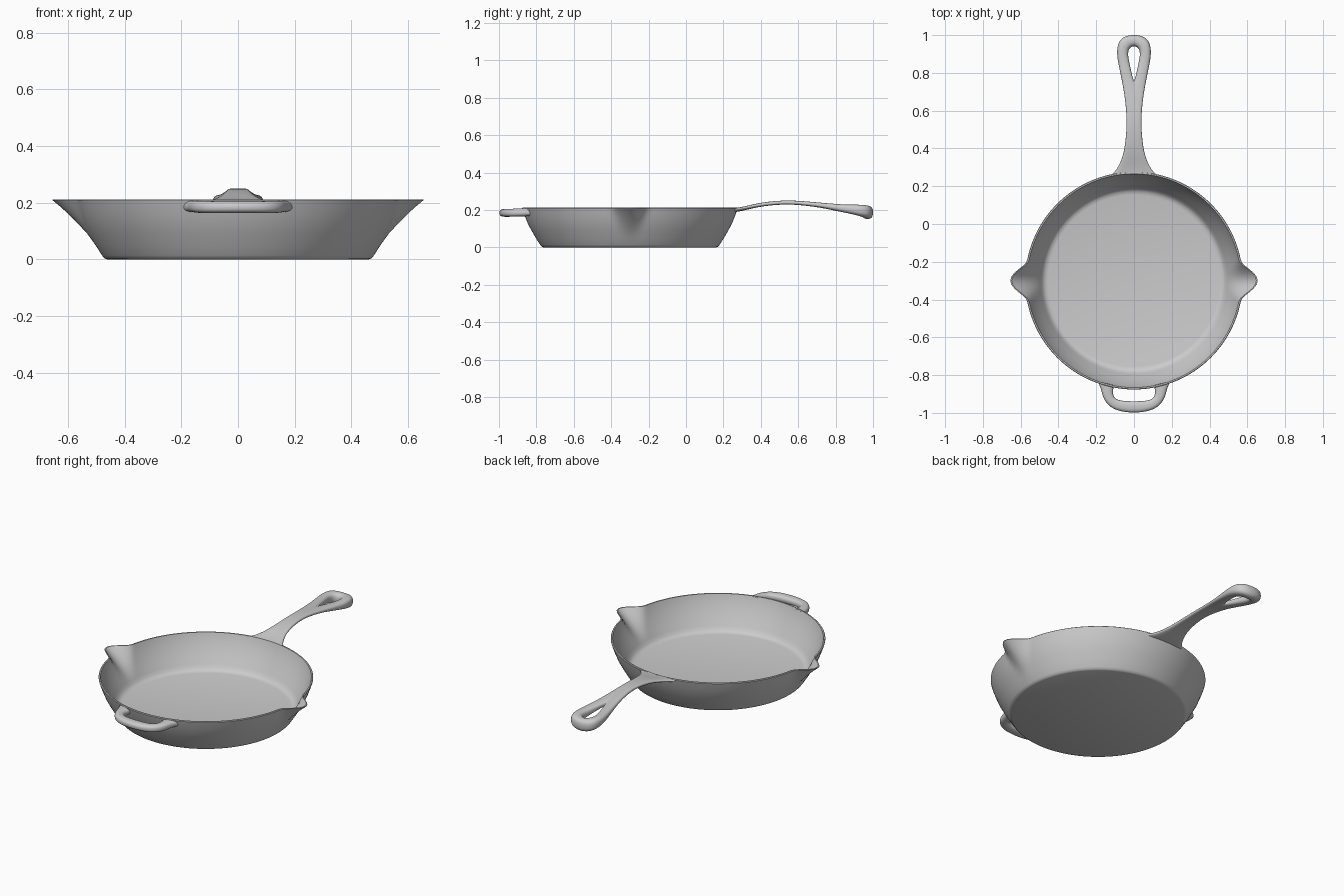
import bpy, bmesh, math

PAN_Y = -0.30


def finish(name, bm, angle):
    bmesh.ops.recalc_face_normals(bm, faces=bm.faces)
    me = bpy.data.meshes.new(name)
    bm.to_mesh(me)
    bm.free()
    ob = bpy.data.objects.new(name, me)
    bpy.context.collection.objects.link(ob)
    bpy.ops.object.select_all(action='DESELECT')
    ob.select_set(True)
    bpy.context.view_layer.objects.active = ob
    bpy.ops.object.shade_smooth_by_angle(angle=math.radians(angle))
    return ob


def spout(r, z, a):
    """Outward bulge of the wall for the two pouring lips."""
    q = max(0.0, (z - 0.05) / 0.16)
    off = math.asin(abs(math.sin(a))) * r
    s = off / (0.112 * (0.4 + 0.6 * q))
    return 0.08 * q ** 1.9 * math.cos(s * math.pi / 2) ** 2 if s < 1 else 0.0


def make_pan(seg=192):
    # profile: outside from base to rim, then inside down to the floor
    prof = [(0.462, 0.0), (0.472, 0.004), (0.48, 0.014), (0.503, 0.05), (0.526, 0.09),
            (0.545, 0.125), (0.559, 0.16), (0.570, 0.19), (0.576, 0.209), (0.573, 0.212),
            (0.566, 0.212), (0.560, 0.19), (0.548, 0.16), (0.533, 0.125), (0.514, 0.09),
            (0.495, 0.055), (0.484, 0.036), (0.472, 0.026), (0.455, 0.022)]
    bm = bmesh.new()
    rings = []
    for r, z in prof:
        ring = []
        for i in range(seg):
            a = 2 * math.pi * i / seg
            rr = r + spout(r, z, a)
            ring.append(bm.verts.new((rr * math.cos(a), PAN_Y + rr * math.sin(a), z)))
        rings.append(ring)
    for a, b in zip(rings, rings[1:]):
        for i in range(seg):
            j = (i + 1) % seg
            bm.faces.new((a[i], a[j], b[j], b[i]))
    bm.faces.new(rings[0])      # underside
    bm.faces.new(rings[-1])     # cooking floor
    return finish("pan_body", bm, 40)


def make_handle(name, stations, n=12):
    """Mirrored half loft: each station is (inner xy, outer xy, z low, z high, flatness)."""
    bm = bmesh.new()
    loops = []
    for (xi, yi), (xo, yo), lo, hi, k in stations:
        loop = []
        for i in range(n):
            a = -math.pi + 2 * math.pi * (i + 0.5) / n
            c, s = math.cos(a), math.sin(a)
            u = 0.5 + 0.52 * math.copysign(abs(c) ** 0.8, c)
            v = math.copysign(abs(s) ** 0.75, s)
            if k > 0:
                # solid shaft: keep the centre line full height
                if i in (0, n - 1):
                    u = 0.0
                if u < 0.5:
                    v += k * (math.copysign(1, s) - v)
            z = (lo + hi) / 2 + v * (hi - lo) / 2
            loop.append(bm.verts.new((xi + (xo - xi) * u, yi + (yo - yi) * u, z)))
        loops.append(loop)
    for a, b in zip(loops, loops[1:]):
        for i in range(n):
            j = (i + 1) % n
            quad = (a[i], a[j], b[j], b[i])
            if any(abs(v.co.x) > 1e-6 for v in quad):
                bm.faces.new(quad)
    ob = finish(name, bm, 80)
    mir = ob.modifiers.new("Mirror", 'MIRROR')
    mir.use_clip = True
    sub = ob.modifiers.new("Smooth", 'SUBSURF')
    sub.levels = sub.render_levels = 2
    return ob


make_pan()

# long handle: flared root, slim shaft, teardrop eye at the end
make_handle("long_handle", [
    ((0, 0.270), (0.122, 0.257), 0.190, 0.211, 1),
    ((0, 0.300), (0.093, 0.285), 0.195, 0.215, 1),
    ((0, 0.340), (0.067, 0.335), 0.205, 0.225, 1),
    ((0, 0.400), (0.048, 0.400), 0.219, 0.240, 1),
    ((0, 0.520), (0.037, 0.520), 0.232, 0.253, 1),
    ((0, 0.620), (0.042, 0.620), 0.226, 0.248, 1),
    ((0, 0.700), (0.053, 0.700), 0.215, 0.241, 0.9),
    ((0, 0.745), (0.061, 0.745), 0.207, 0.237, 0.5),
    ((0.013, 0.800), (0.072, 0.800), 0.195, 0.233, 0),
    ((0.026, 0.860), (0.085, 0.860), 0.183, 0.229, 0),
    ((0.033, 0.900), (0.091, 0.910), 0.173, 0.229, 0),
    ((0.028, 0.925), (0.085, 0.957), 0.163, 0.229, 0),
    ((0.017, 0.936), (0.064, 0.985), 0.156, 0.227, 0),
    ((0.008, 0.940), (0.033, 0.998), 0.152, 0.224, 0),
    ((0, 0.941), (0, 1.001), 0.150, 0.223, 0),
])

# short helper handle at the front
make_handle("helper_handle", [
    ((0.105, -0.853), (0.192, -0.834), 0.166, 0.209, 0),
    ((0.111, -0.875), (0.176, -0.866), 0.165, 0.209, 0),
    ((0.112, -0.900), (0.168, -0.905), 0.164, 0.208, 0),
    ((0.104, -0.921), (0.150, -0.946), 0.163, 0.207, 0),
    ((0.084, -0.933), (0.112, -0.979), 0.163, 0.206, 0),
    ((0.045, -0.938), (0.058, -0.995), 0.163, 0.206, 0),
    ((0, -0.939), (0, -0.999), 0.163, 0.206, 0),
])
